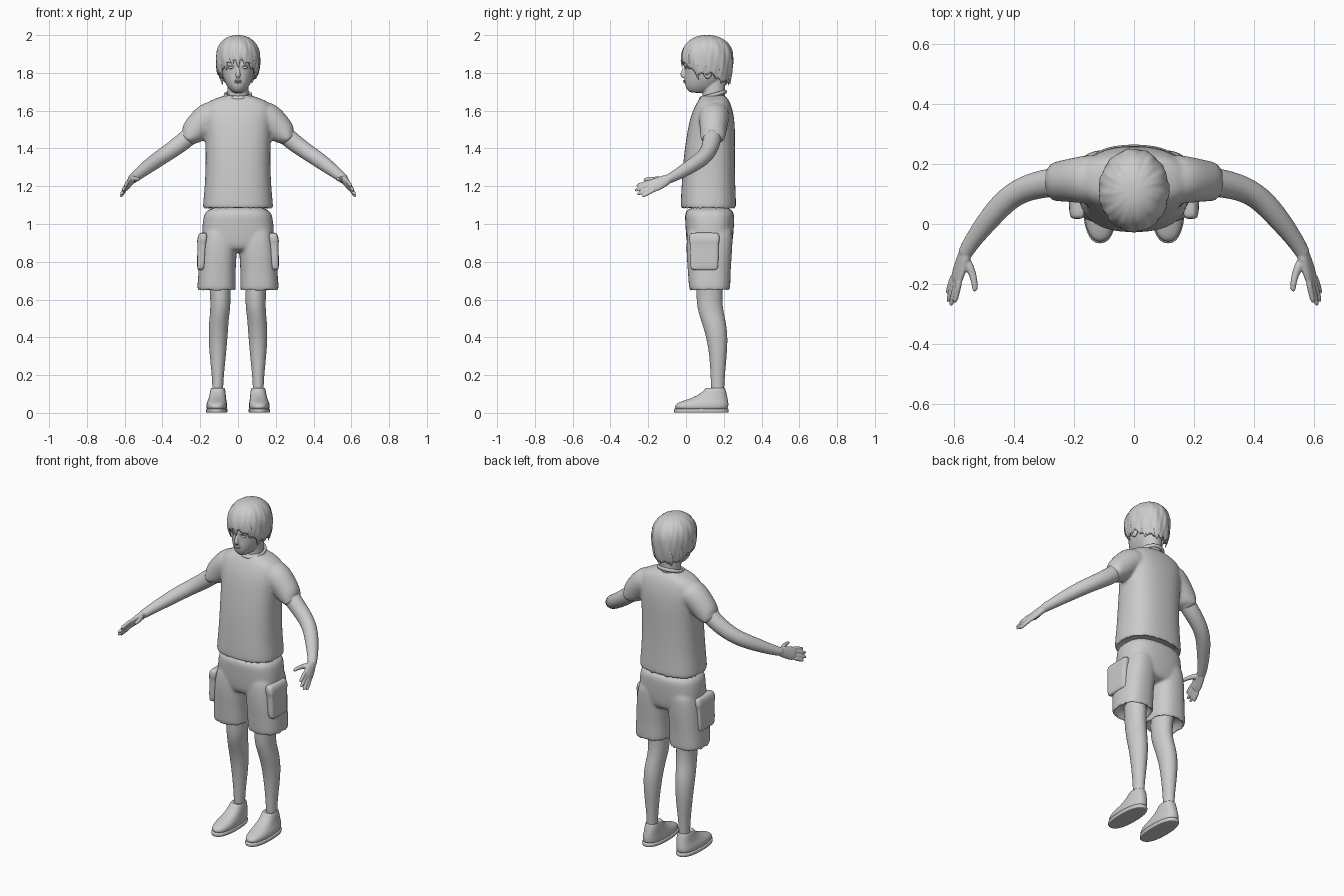
import bpy, bmesh, math
from mathutils import Vector


def make(name, parts, mirror=False, sub=2, voxel=0, smooth=6):
    """Skin lists of rings into capped lofts; optionally fuse them with a remesh."""
    bm = bmesh.new()
    for rings in parts:
        vs = [[bm.verts.new(p) for p in r] for r in rings]
        n = len(vs[0])
        for a, b in zip(vs, vs[1:]):
            for i in range(n):
                bm.faces.new((a[i], a[(i + 1) % n], b[(i + 1) % n], b[i]))
        bm.faces.new(vs[0][::-1])
        bm.faces.new(vs[-1])
    bmesh.ops.recalc_face_normals(bm, faces=bm.faces)
    ob = finish(name, bm)
    if mirror:
        ob.modifiers.new("Mirror", 'MIRROR').use_mirror_merge = False
    if sub:
        m = ob.modifiers.new("Subsurf", 'SUBSURF')
        m.levels = m.render_levels = sub
    if voxel:
        m = ob.modifiers.new("Fuse", 'REMESH')
        m.mode, m.voxel_size, m.use_smooth_shade = 'VOXEL', voxel, True
        m = ob.modifiers.new("Relax", 'SMOOTH')
        m.factor, m.iterations = 0.5, smooth
    return ob


def finish(name, bm):
    me = bpy.data.meshes.new(name)
    bm.to_mesh(me)
    bm.free()
    me.polygons.foreach_set("use_smooth", [True] * len(me.polygons))
    ob = bpy.data.objects.new(name, me)
    bpy.context.collection.objects.link(ob)
    return ob


def stack(rows, p=2.3, n=20, side=1):
    """Level rings from rows (z, front y, back y, half width, centre x)."""
    out = []
    for z, yf, yb, hw, *cx in rows:
        ring = []
        for i in range(n):
            a = 2 * math.pi * i / n
            c, s = math.cos(a), math.sin(a)
            x = math.copysign(abs(c) ** (2 / p), c) * hw + (cx[0] if cx else 0)
            y = math.copysign(abs(s) ** (2 / p), s) * (yb - yf) / 2 + (yb + yf) / 2
            ring.append((x * side, y, z))
        out.append(ring)
    return out


def tube(pts, wide=(0, 1, 0), n=12, side=1):
    """Rings along a path of (x, y, z, radius along wide, other radius)."""
    P = [Vector(p[:3]) for p in pts]
    out = []
    for i, p in enumerate(pts):
        d = (P[min(i + 1, len(P) - 1)] - P[max(i - 1, 0)]).normalized()
        u = Vector(wide)
        u = (u - d * u.dot(d)).normalized()
        v = d.cross(u)
        ring = []
        for k in range(n):
            a = 2 * math.pi * k / n
            q = P[i] + u * p[3] * math.cos(a) + v * p[-1] * math.sin(a)
            ring.append((q.x * side, q.y, q.z))
        out.append(ring)
    return out


def ball(name, loc, size, mirror=False):
    bm = bmesh.new()
    bmesh.ops.create_uvsphere(bm, u_segments=20, v_segments=12, radius=1)
    for v in bm.verts:
        v.co = Vector([v.co[k] * size[k] + loc[k] for k in range(3)])
    ob = finish(name, bm)
    if mirror:
        ob.modifiers.new("Mirror", 'MIRROR')
    return ob


# Shirt: torso and both sleeves fused
torso = stack([(1.12, 0, .24, .15), (1.085, -.015, .25, .172), (1.075, -.025, .264, .186),
               (1.095, -.031, .268, .189), (1.2, -.025, .262, .177), (1.35, -.015, .26, .172),
               (1.48, .004, .262, .176), (1.56, .02, .257, .185), (1.61, .04, .246, .185),
               (1.64, .055, .235, .172), (1.66, .068, .225, .135), (1.675, .08, .212, .085),
               (1.685, .09, .2, .06)], 2.5)
sleeves = [tube([(.10, .15, 1.585, .085, .075), (.16, .148, 1.57, .083, .082),
                 (.215, .145, 1.51, .073, .075), (.27, .14, 1.448, .066, .063),
                 (.275, .139, 1.442, .062, .06), (.262, .14, 1.457, .05, .048)],
                n=16, side=s) for s in (1, -1)]
make("shirt", [torso] + sleeves, voxel=.008, smooth=8)

# Collar: ring tilted down to the front
bm = bmesh.new()
grid = []
for i in range(40):
    a = 2 * math.pi * i / 40
    c, s = math.cos(a), math.sin(a)
    grid.append([bm.verts.new((c * (.068 + .008 * math.cos(b)), .143 + s * (.066 + .008 * math.cos(b)),
                               1.682 + .018 * s + .011 * math.sin(b)))
                 for b in (k * math.pi / 4 for k in range(8))])
for i in range(40):
    for k in range(8):
        j, l = (i + 1) % 40, (k + 1) % 8
        bm.faces.new((grid[i][k], grid[j][k], grid[j][l], grid[i][l]))
finish("shirt_collar", bm)

# Shorts: pelvis and two wide legs fused, with hollow cuffs
pelvis = stack([(.85, .03, .22, .15), (.88, .005, .245, .185), (.95, -.002, .253, .195),
                (1.02, -.006, .257, .187), (1.1, -.01, .257, .175)], 2.6)
cuffs = [stack([(.70, .05, .2, .07, .112), (.655, .03, .22, .092, .112), (.642, .021, .231, .1, .113),
                (.66, .014, .236, .104, .114), (.75, .009, .237, .098, .111),
                (.85, .0, .245, .1, .105), (.95, .003, .25, .095, .097),
                (1.0, .02, .24, .07, .095)], 2.5, side=s) for s in (1, -1)]
make("shorts", [pelvis] + cuffs, voxel=.008)

# Cargo pockets on the outer thighs
make("cargo_pocket", [stack([(.755, .03, .165, .012, .198), (.765, .022, .172, .022, .197),
                             (.9, .022, .172, .022, .191), (.905, .016, .178, .027, .191),
                             (.945, .016, .178, .025, .186), (.955, .03, .165, .012, .184)], 5)], True)

# Bare legs
make("leg", [stack([(.09, .135, .2, .028, .108), (.14, .132, .203, .029, .107), (.2, .13, .206, .032, .107),
                    (.3, .124, .216, .043, .107), (.4, .108, .222, .051, .106), (.48, .082, .212, .052, .102),
                    (.53, .066, .2, .052, .096), (.58, .056, .193, .054, .093),
                    (.65, .054, .193, .055, .094), (.72, .05, .2, .06, .1)], 2)], True)

# Shoes with soles
make("shoe", [stack([(.012, -.058, .222, .052, .112), (.035, -.063, .226, .056, .113),
                     (.053, -.05, .226, .054, .112), (.07, .005, .223, .048, .11),
                     (.092, .06, .218, .044, .108), (.115, .092, .212, .041, .107),
                     (.138, .105, .205, .036, .106), (.125, .125, .2, .028, .106)], 2.4)], True)
make("shoe_sole", [stack([(.001, -.06, .222, .052, .113), (.001, -.066, .228, .058, .113),
                          (.022, -.067, .229, .059, .113), (.024, -.06, .222, .05, .113)], 2.4)], True)

# Arms, hands and fingers fused per side
W = (.35, .3, -.85)
hand_tips = [(.597, -.262, 1.202, -.03), (.61, -.272, 1.177, -.011),
             (.619, -.26, 1.156, .009), (.621, -.232, 1.146, .027)]
arms = []
for s in (1, -1):
    arms.append(tube([(.2, .147, 1.515, .05), (.29, .137, 1.435, .05), (.36, .12, 1.385, .045),
                      (.42, .087, 1.345, .043), (.48, .02, 1.302, .039), (.535, -.052, 1.258, .03),
                      (.56, -.093, 1.238, .026), (.565, -.105, 1.234, .024)], W, side=s))
    arms.append(tube([(.555, -.085, 1.243, .026, .024), (.568, -.115, 1.228, .032, .02),
                      (.582, -.155, 1.21, .04, .017), (.591, -.185, 1.2, .038, .014),
                      (.593, -.193, 1.196, .033, .01)], W, side=s))
    wide = Vector(W).normalized()
    for x, y, z, off in hand_tips:
        a, b = Vector((.59, -.175, 1.203)) + wide * off, Vector((x, y, z))
        arms.append(tube([(*a.lerp(b, t), r) for t, r in
                          ((0, .011), (.5, .0105), (.9, .0095), (1, .006))], W, 10, s))
    arms.append(tube([(.562, -.115, 1.235, .018), (.543, -.15, 1.238, .015), (.532, -.185, 1.238, .012),
                      (.529, -.215, 1.236, .0105), (.53, -.226, 1.235, .006)], (0, 0, 1), 10, s))
make("arms_and_hands", arms, voxel=.0045, smooth=3)

# Neck and head
neck = stack([(1.62, .085, .21, .06), (1.68, .088, .205, .056), (1.74, .085, .21, .056),
              (1.8, .08, .21, .056)], 2)
skull = stack([(1.694, .03, .10, .022), (1.703, .01, .135, .038), (1.725, -.004, .165, .056),
               (1.755, -.009, .195, .072), (1.785, -.009, .213, .082), (1.82, -.007, .223, .089),
               (1.85, -.014, .23, .094), (1.9, -.008, .227, .095), (1.95, .02, .2, .075),
               (1.975, .07, .15, .03)], 2.1)
nose = tube([(0, -.006, 1.832, .007, .008), (0, -.014, 1.81, .009, .01), (0, -.02, 1.793, .014, .013),
             (0, -.016, 1.782, .014, .012), (0, -.008, 1.777, .01, .008)], (1, 0, 0))
brows = [tube([(.015, -.008, 1.84, .006), (.035, -.004, 1.846, .008), (.058, .012, 1.843, .006)],
              (0, 0, 1), side=s) for s in (1, -1)]
make("head", [neck, skull, nose] + brows, voxel=.004, smooth=4)
ball("upper_lip", (0, -.007, 1.759), (.022, .008, .0045))
ball("lower_lip", (0, -.006, 1.75), (.018, .008, .005))
ball("eye", (.036, .001, 1.828), (.016, .007, .0065), True)
ball("ear", (.092, .115, 1.8), (.012, .022, .032), True)


# Hair cap: longer at sides and back, parted over the face
def hair_point(a, z):
    back = (1 - math.cos(a)) / 2
    if z > 1.87:
        r = max(0, 1 - ((z - 1.87) / .13) ** 2.3) ** (1 / 2.2)
    else:
        r = 1 - (.33 - .2 * back) * ((1.87 - z) / .13) ** 2
    r *= 1 + .014 * math.sin(11 * a + 25 * z) + .008 * math.sin(23 * a - 30 * z)
    return Vector((math.sin(a) * .117 * r, .112 - math.cos(a) * .138 * r, z))


def hair_bottom(a):
    d = abs(math.degrees((a + math.pi) % (2 * math.pi) - math.pi))
    keys = [(0, 1.86), (25, 1.85), (45, 1.825), (60, 1.79), (80, 1.785), (100, 1.79), (125, 1.75), (180, 1.742)]
    for (d0, z0), (d1, z1) in zip(keys, keys[1:]):
        if d <= d1:
            return z0 + (z1 - z0) * (d - d0) / (d1 - d0) + .012 * abs(math.sin(8 * a))


bm = bmesh.new()
N, M = 128, 26
top = bm.verts.new((0, .112, 2.0))
cols = []
for i in range(N):
    a = 2 * math.pi * i / N
    b = hair_bottom(a)
    cols.append([bm.verts.new(hair_point(a, 2 - (2 - b) * (j / M) ** 1.7)) for j in range(1, M + 1)])
for i in range(N):
    p, q = cols[i], cols[(i + 1) % N]
    bm.faces.new((top, p[0], q[0]))
    for j in range(M - 1):
        bm.faces.new((p[j], p[j + 1], q[j + 1], q[j]))
bmesh.ops.recalc_face_normals(bm, faces=bm.faces)
hair = finish("hair_cap", bm)
m = hair.modifiers.new("Thickness", 'SOLIDIFY')
m.thickness, m.offset = .014, -1

# Loose hair locks over the forehead, temples and nape
locks = []
for deg, z0, z1, w in [(-62, 1.9, 1.765, .018), (-40, 1.92, 1.81, .018), (-20, 1.93, 1.835, .017),
                       (-4, 1.93, 1.825, .016), (14, 1.93, 1.84, .018), (35, 1.92, 1.815, .018),
                       (60, 1.9, 1.76, .018), (80, 1.88, 1.77, .016), (-82, 1.88, 1.775, .016),
                       (125, 1.85, 1.74, .02), (-125, 1.85, 1.735, .02), (160, 1.83, 1.73, .02),
                       (-155, 1.83, 1.732, .02)]:
    a = math.radians(deg)
    pts = []
    for t, k in ((0, .4), (.35, 1), (.7, .8), (1, .1)):
        q = hair_point(a + .1 * t, z0 + (z1 - z0) * t)
        pts.append((q.x * .97, .112 + (q.y - .112) * .97, q.z, w * k, .008 * k))
    locks.append(tube(pts, (math.cos(a), math.sin(a), 0), 8))
make("hair_locks", locks)
